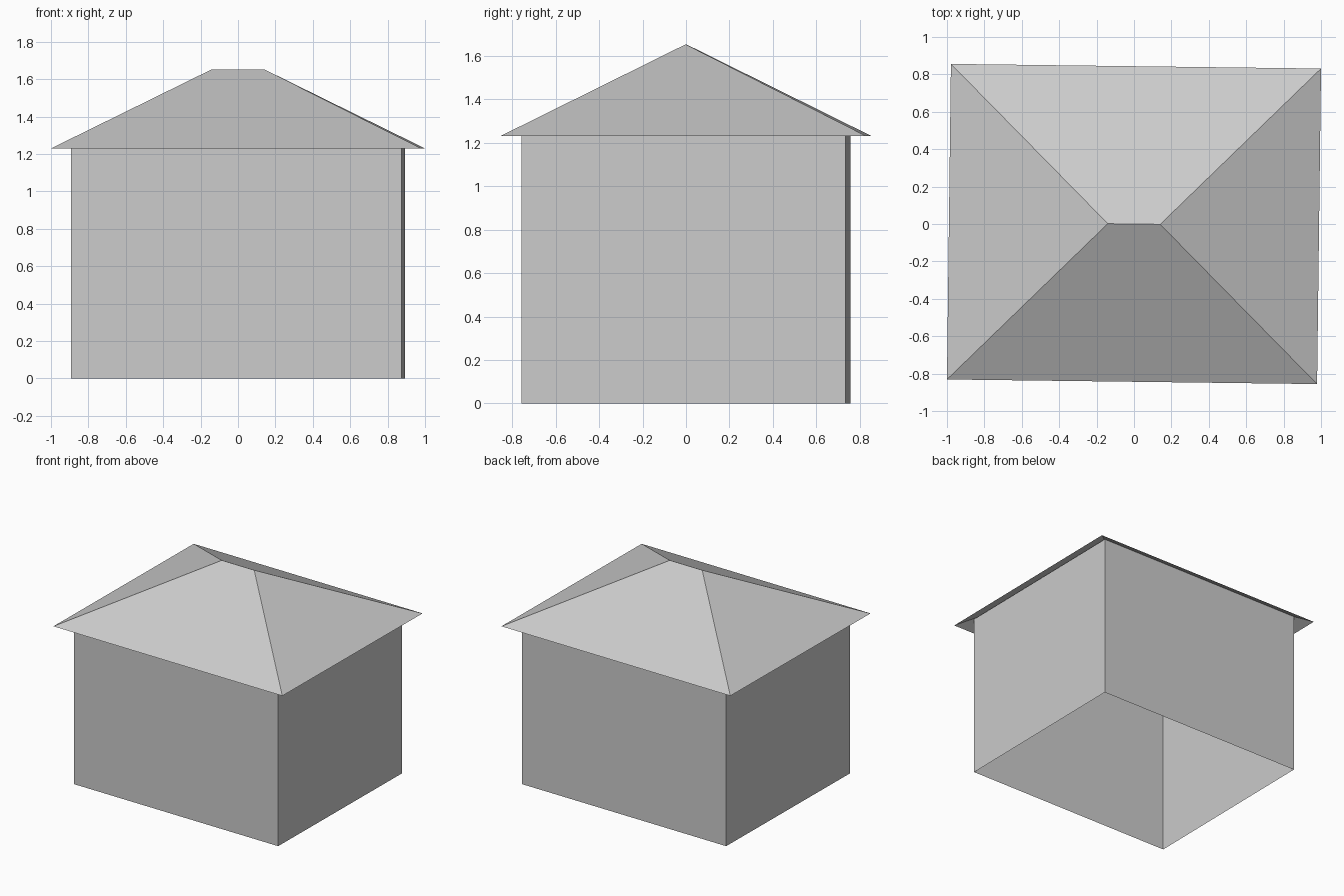
import bpy
import bmesh

if "Cube" in bpy.data.objects:
    bpy.data.objects.remove(bpy.data.objects["Cube"])

TURN = -0.0125                    # slight clockwise turn of the whole house
WALL_X, WALL_Y, WALL_TOP = 0.8835, 0.746, 1.278
EAVE_X, EAVE_Y, EAVE_Z = 0.9895, 0.8435, 1.23
RIDGE_X, RIDGE_Z = 0.14, 1.653

grey = bpy.data.materials.new("light grey")
grey.diffuse_color = (0.6, 0.6, 0.6, 1)
grey.use_nodes = True
grey.node_tree.nodes["Principled BSDF"].inputs["Base Color"].default_value = grey.diffuse_color


def rectangle(bm, x, y, z):
    """Four corners, counter-clockwise from the front left."""
    return [bm.verts.new((sx * x, sy * y, z))
            for sx, sy in ((-1, -1), (1, -1), (1, 1), (-1, 1))]


def finish(bm, name):
    mesh = bpy.data.meshes.new(name)
    bm.to_mesh(mesh)
    bm.free()
    mesh.materials.append(grey)
    obj = bpy.data.objects.new(name, mesh)
    obj.rotation_euler.z = TURN
    bpy.context.collection.objects.link(obj)


# Walls: four single sheets, open below, meeting the underside of the roof
bm = bmesh.new()
low = rectangle(bm, WALL_X, WALL_Y, 0)
high = rectangle(bm, WALL_X, WALL_Y, WALL_TOP)
for i in range(4):
    j = (i + 1) % 4
    bm.faces.new((low[i], low[j], high[j], high[i]))
finish(bm, "walls")

# Hipped roof: an open shell with a short ridge and overhanging eaves
bm = bmesh.new()
fl, fr, br, bl = rectangle(bm, EAVE_X, EAVE_Y, EAVE_Z)
left = bm.verts.new((-RIDGE_X, 0, RIDGE_Z))
right = bm.verts.new((RIDGE_X, 0, RIDGE_Z))
for slope in ((fl, fr, right, left), (fr, br, right),
              (br, bl, left, right), (bl, fl, left)):
    bm.faces.new(slope)
finish(bm, "hipped_roof")
